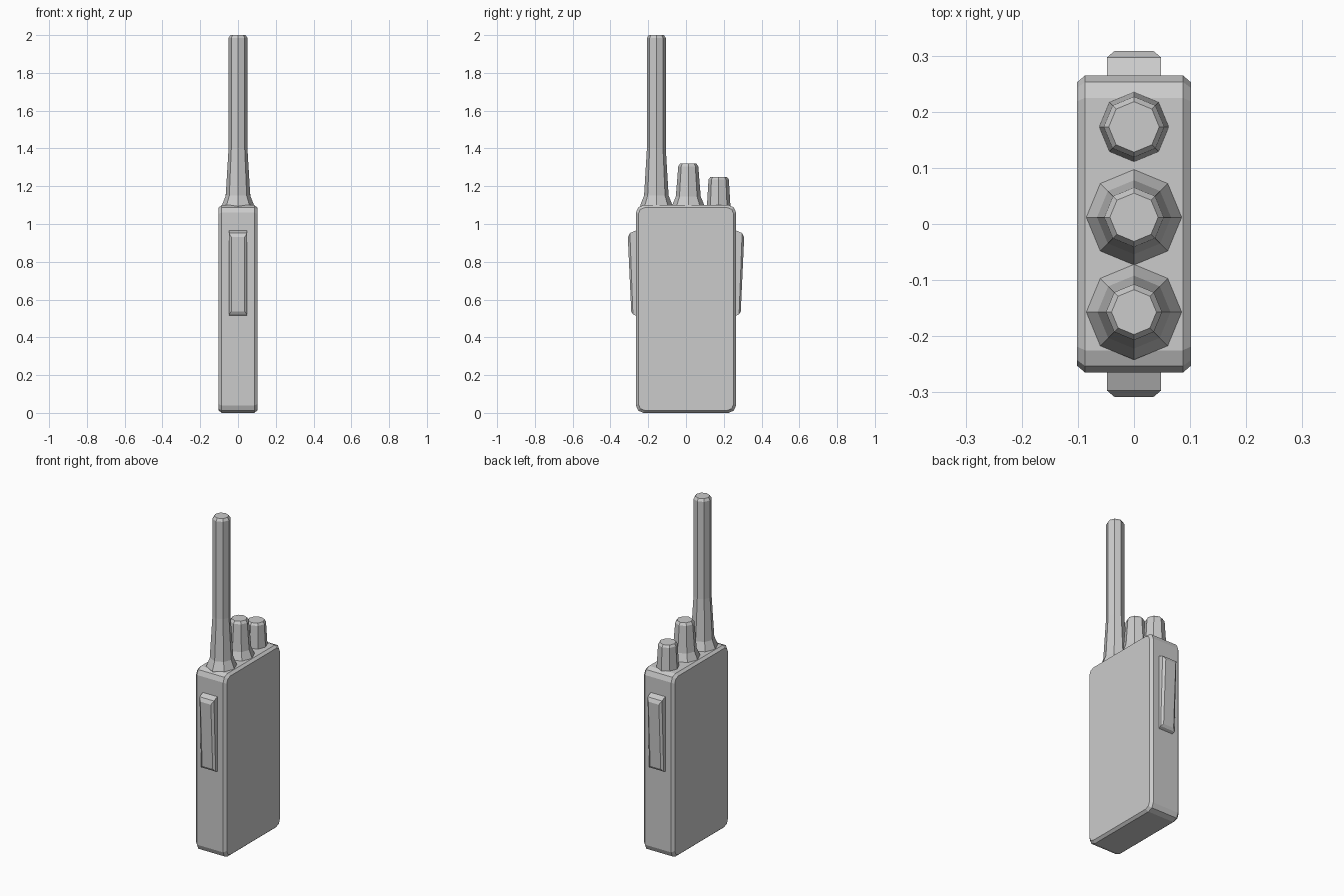
import bpy, bmesh
from math import sin, cos, pi

if "Cube" in bpy.data.objects:
    bpy.data.objects.remove(bpy.data.objects["Cube"])


def loft(name, rings):
    """Skin a stack of equal-length point rings and cap both ends."""
    bm = bmesh.new()
    rows = [[bm.verts.new(p) for p in ring] for ring in rings]
    n = len(rows[0])
    for a, b in zip(rows, rows[1:]):
        for i in range(n):
            j = (i + 1) % n
            bm.faces.new((a[i], a[j], b[j], b[i]))
    bm.faces.new(rows[0][::-1])
    bm.faces.new(rows[-1])
    bmesh.ops.recalc_face_normals(bm, faces=bm.faces)
    mesh = bpy.data.meshes.new(name)
    bm.to_mesh(mesh)
    bm.free()
    obj = bpy.data.objects.new(name, mesh)
    bpy.context.collection.objects.link(obj)
    return obj


def outline(x, inset):
    """Rounded rectangle in the y-z plane, two facets per corner."""
    hy, hz, r, zc = 0.265 - inset, 0.55 - inset, 0.04 - inset / 2, 0.55
    pts = []
    for k, (sy, sz) in enumerate([(1, 1), (-1, 1), (-1, -1), (1, -1)]):
        for s in range(3):
            a = k * pi / 2 + s * pi / 4
            pts.append((x, sy * (hy - r) + r * cos(a), zc + sz * (hz - r) + r * sin(a)))
    return pts


def turned(name, y, profile):
    """Eight-sided turned part from (radius, height) pairs."""
    return loft(name, [[(r * cos(i * pi / 4), y + r * sin(i * pi / 4), z)
                        for i in range(8)] for r, z in profile])


# Body slab with chamfered rims
loft("body", [outline(-0.102, 0.013), outline(-0.087, 0),
              outline(0.087, 0), outline(0.102, 0.013)])

# Wedge buttons on the front and back edges
# each ring: half width, bottom (y, z), top (y, z)
button = [(0.048, 0.255, 0.51, 0.255, 0.97),
          (0.048, 0.281, 0.522, 0.297, 0.952),
          (0.035, 0.290, 0.537, 0.308, 0.93)]
for name, s in (("front_button", -1), ("back_button", 1)):
    loft(name, [[(-w, s * y0, z0), (w, s * y0, z0), (w, s * y1, z1), (-w, s * y1, z1)]
                for w, y0, z0, y1, z1 in button])

# Antenna and control knobs along the top
turned("antenna", -0.157, [(0.085, 1.09), (0.085, 1.10), (0.065, 1.15),
                           (0.05, 1.40), (0.05, 1.985), (0.04, 2.0)])
turned("tall_knob", 0.012, [(0.085, 1.09), (0.085, 1.10), (0.066, 1.145),
                            (0.053, 1.305), (0.043, 1.32)])
turned("short_knob", 0.173, [(0.062, 1.09), (0.062, 1.10),
                             (0.054, 1.235), (0.045, 1.248)])
